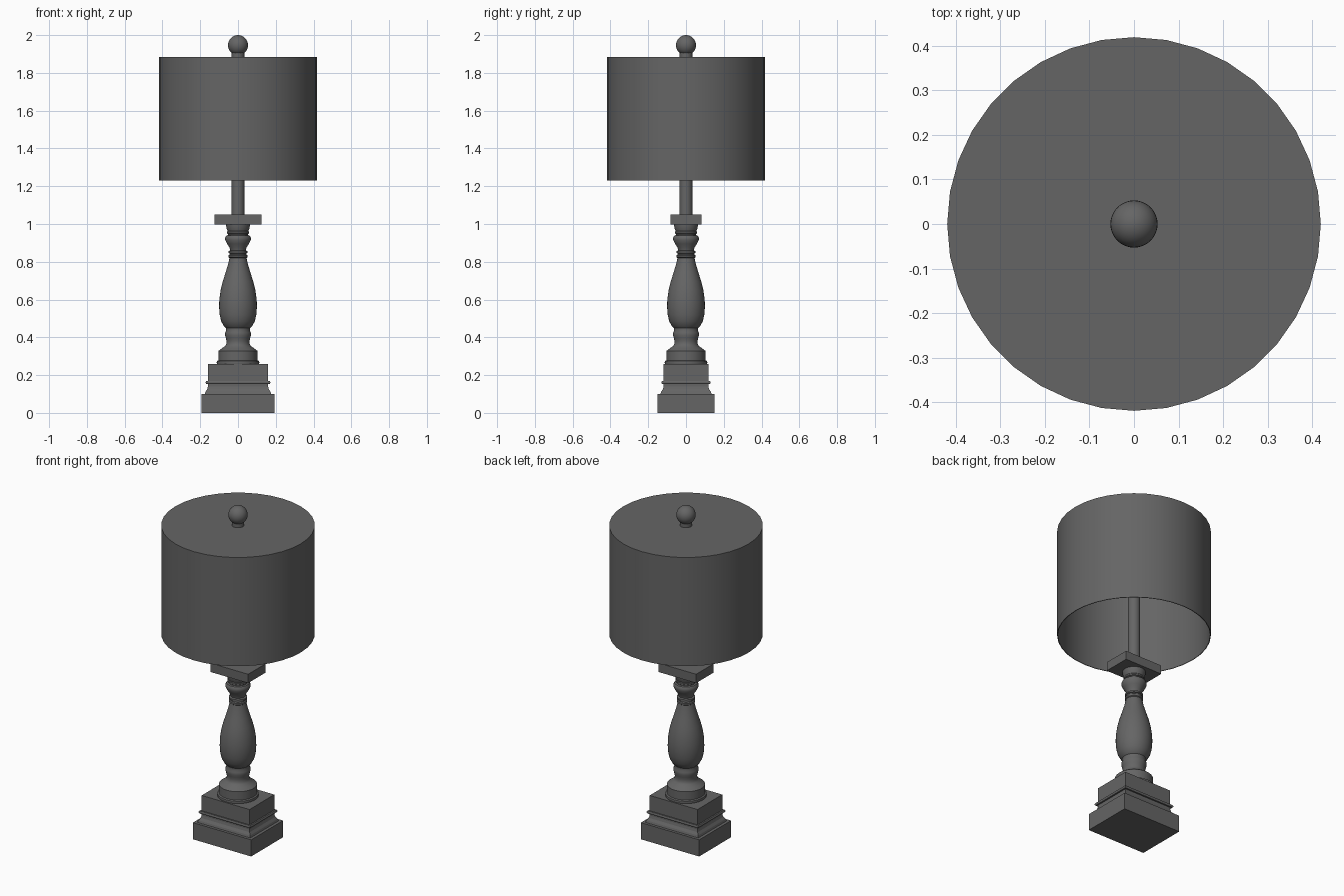
import bpy, bmesh, math

# Dark grey finish shared by every part
dark = bpy.data.materials.new("dark_grey")
dark.diffuse_color = (0.13, 0.13, 0.13, 1)


def finish(name, bm, smooth):
    bmesh.ops.recalc_face_normals(bm, faces=bm.faces)
    me = bpy.data.meshes.new(name)
    bm.to_mesh(me)
    bm.free()
    me.materials.append(dark)
    ob = bpy.data.objects.new(name, me)
    bpy.context.collection.objects.link(ob)
    if smooth:
        bpy.ops.object.select_all(action='DESELECT')
        ob.select_set(True)
        bpy.context.view_layer.objects.active = ob
        bpy.ops.object.shade_smooth_by_angle(angle=math.radians(35))
    return ob


def skin(name, rings, smooth=False):
    """Join a stack of equal-length point rings and cap both ends."""
    bm = bmesh.new()
    loops = [[bm.verts.new(p) for p in ring] for ring in rings]
    n = len(loops[0])
    for a, b in zip(loops, loops[1:]):
        for i in range(n):
            j = (i + 1) % n
            bm.faces.new((a[i], a[j], b[j], b[i]))
    bm.faces.new(loops[0][::-1])
    bm.faces.new(loops[-1])
    return finish(name, bm, smooth)


def lathe(name, profile, sides=36):
    """Turn a (radius, z) profile around the z axis."""
    return skin(name, [[(r * math.cos(2 * math.pi * i / sides),
                         r * math.sin(2 * math.pi * i / sides), z)
                        for i in range(sides)] for r, z in profile], True)


def block(name, profile):
    """Stack of rectangles given as (half x, half y, z)."""
    return skin(name, [[(-x, -y, z), (x, -y, z), (x, y, z), (-x, y, z)]
                       for x, y, z in profile])


# Square plinth with cove, bead and upper block
block("plinth", [(0.194, 0.152, 0), (0.194, 0.152, 0.10)])
block("plinth_moulding", [
    (0.176, 0.135, 0.10), (0.172, 0.131, 0.112), (0.163, 0.122, 0.126),
    (0.159, 0.118, 0.14), (0.159, 0.118, 0.153), (0.168, 0.127, 0.153),
    (0.171, 0.130, 0.158), (0.171, 0.130, 0.163), (0.168, 0.127, 0.168),
    (0.159, 0.118, 0.168), (0.159, 0.118, 0.26)])

# Turned baluster
lathe("turned_column", [
    (0.112, 0.26), (0.113, 0.266), (0.112, 0.274), (0.104, 0.278),
    (0.104, 0.328), (0.085, 0.342), (0.068, 0.354),
    (0.062, 0.365), (0.061, 0.38), (0.064, 0.395), (0.068, 0.41),
    (0.068, 0.425), (0.063, 0.435), (0.065, 0.450), (0.075, 0.46),
    (0.089, 0.485), (0.097, 0.52), (0.100, 0.56), (0.099, 0.60),
    (0.092, 0.65), (0.081, 0.695), (0.065, 0.745), (0.053, 0.785),
    (0.045, 0.82), (0.050, 0.824), (0.050, 0.834), (0.044, 0.838),
    (0.044, 0.844), (0.050, 0.847), (0.050, 0.856), (0.041, 0.86),
    (0.045, 0.875), (0.058, 0.895), (0.068, 0.915), (0.068, 0.928),
    (0.062, 0.938), (0.053, 0.941), (0.053, 0.947), (0.058, 0.95),
    (0.058, 0.958), (0.055, 0.962), (0.060, 0.975), (0.063, 0.99),
    (0.064, 1.0)])

# Rectangular top plate
block("cap_plate", [(0.125, 0.082, 0.998), (0.125, 0.082, 1.051)])

# Rod running up through the shade
lathe("rod", [(0.034, 1.05), (0.034, 1.915)], 24)

# Ball finial
bm = bmesh.new()
bmesh.ops.create_uvsphere(bm, u_segments=32, v_segments=16, radius=0.053)
bmesh.ops.translate(bm, verts=bm.verts, vec=(0, 0, 1.947))
finish("finial", bm, True)

# Drum shade, closed on top and open underneath
lathe("lamp_shade", [(0.001, 1.88), (0.415, 1.88), (0.415, 1.23),
                     (0.419, 1.23), (0.419, 1.884), (0.001, 1.884)])
